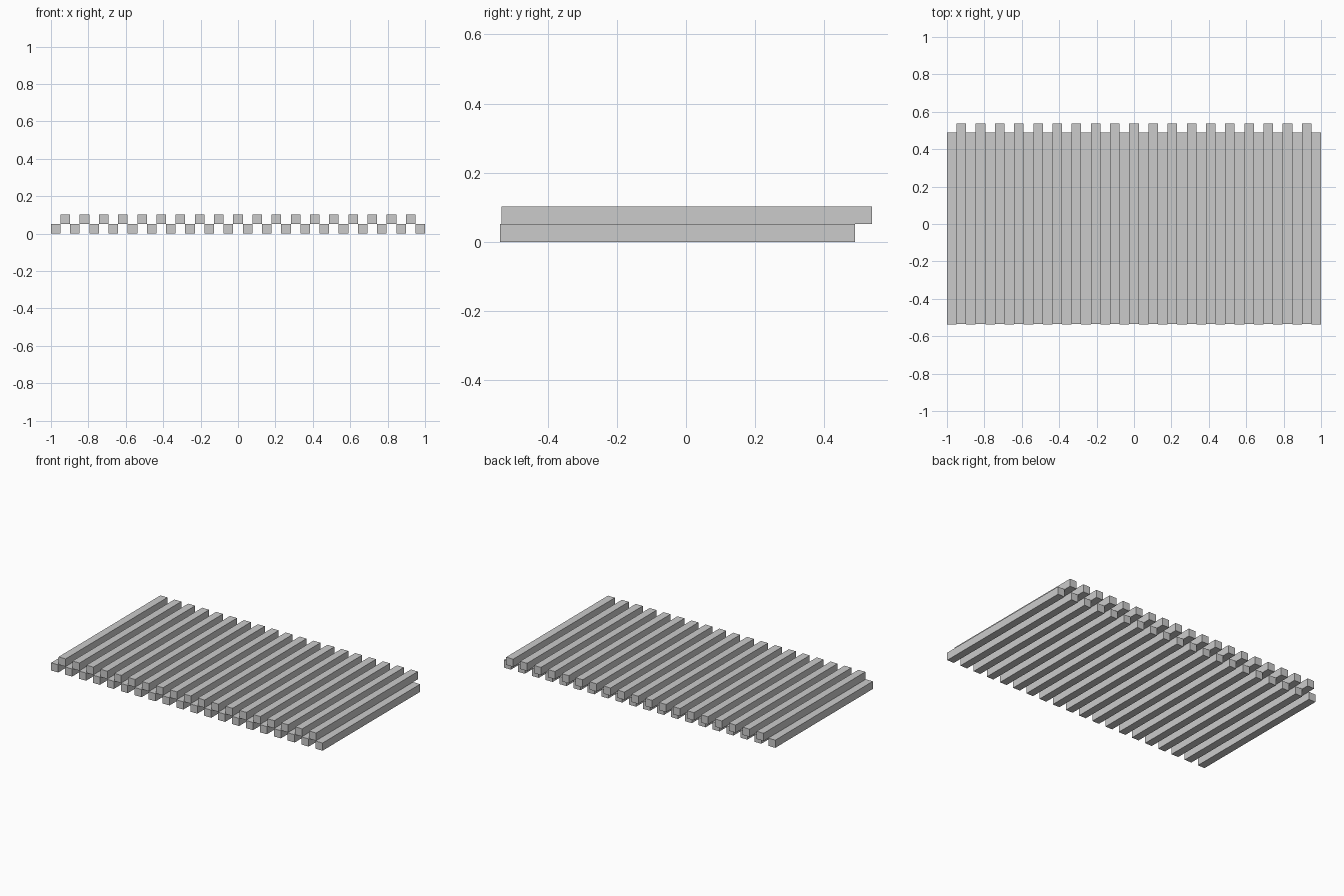
import bpy

if "Cube" in bpy.data.objects:
    bpy.data.objects.remove(bpy.data.objects["Cube"])

W = 2 / 39            # square bar section: 39 alternating bars span 2 units


def bar(name, x, y0, y1, z0):
    """Square bar running along y, resting at height z0."""
    bpy.ops.mesh.primitive_cube_add(size=1, location=(x, (y0 + y1) / 2, z0 + W / 2))
    ob = bpy.context.object
    ob.name = name
    ob.scale = (W, y1 - y0, W)
    bpy.ops.object.transform_apply(location=False, rotation=False, scale=True)


# Lower layer: 20 shorter bars
for i in range(20):
    bar(f"lower_bar_{i + 1}", (i - 9.5) * 2 * W, -0.5385, 0.4885, 0)

# Upper layer: 19 bars over the gaps, overhanging at the back
for i in range(19):
    bar(f"upper_bar_{i + 1}", (i - 9) * 2 * W, -0.5335, 0.5385, W)
